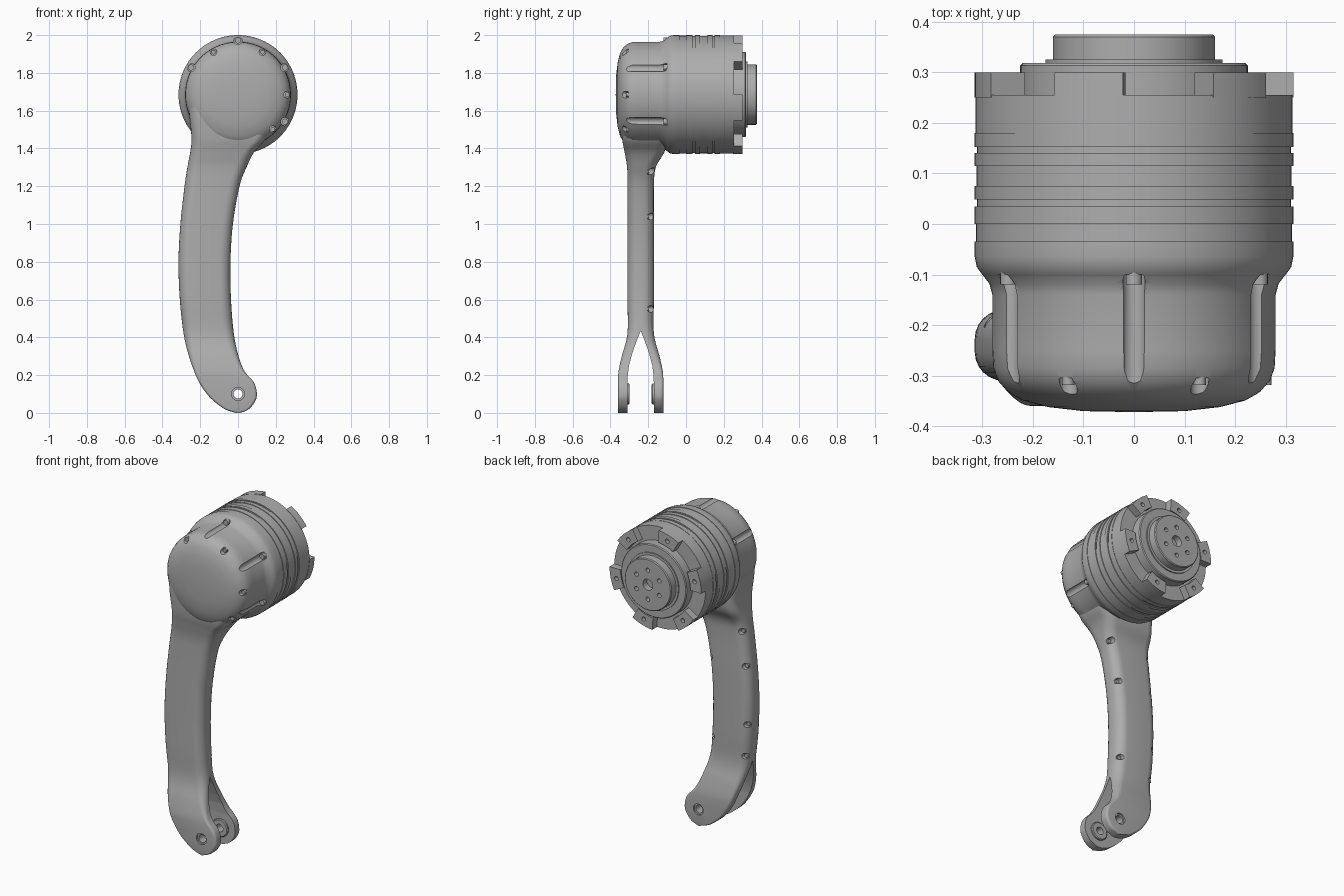
import bpy, bmesh
from math import sin, cos, pi, radians
from mathutils import Matrix, Vector

if "Cube" in bpy.data.objects:
    bpy.data.objects.remove(bpy.data.objects["Cube"])

HEAD_Z = 1.685      # height of the motor axis
ARM_Y = -0.24       # middle plane of the arm
PIN_Z = 0.1         # height of the fork pin

metal = bpy.data.materials.new("grey metal")
metal.use_nodes = True
GREY = (0.42, 0.42, 0.42, 1)
metal.diffuse_color = GREY
metal.node_tree.nodes["Principled BSDF"].inputs["Base Color"].default_value = GREY


def finish(bm, name):
    bmesh.ops.remove_doubles(bm, verts=bm.verts, dist=1e-5)
    bmesh.ops.recalc_face_normals(bm, faces=bm.faces)
    mesh = bpy.data.meshes.new(name)
    bm.to_mesh(mesh)
    bm.free()
    obj = bpy.data.objects.new(name, mesh)
    bpy.context.collection.objects.link(obj)
    mesh.materials.append(metal)
    return obj


def skin(bm, rings, closed_ring=True, caps=False):
    """Join rows of points with quads."""
    rows = [[bm.verts.new(p) for p in ring] for ring in rings]
    n = len(rows[0])
    for a, b in zip(rows, rows[1:]):
        for i in range(n if closed_ring else n - 1):
            j = (i + 1) % n
            bm.faces.new((a[i], a[j], b[j], b[i]))
    if caps:
        bm.faces.new(rows[0])
        bm.faces.new(rows[-1])


def lathe(name, profile, z, steps=96):
    """Turn (radius, y) points around a y-axis at height z."""
    bm = bmesh.new()
    skin(bm, [[(r * sin(2 * pi * i / steps), y, z + r * cos(2 * pi * i / steps))
               for i in range(steps)] for r, y in profile])
    bmesh.ops.dissolve_degenerate(bm, dist=1e-5, edges=bm.edges)
    return finish(bm, name)


def rod(bm, x, z, y0, y1, radius, sides=20):
    place = Matrix.Translation((x, (y0 + y1) / 2, z)) @ Matrix.Rotation(pi / 2, 4, 'X')
    bmesh.ops.create_cone(bm, cap_ends=True, segments=sides, radius1=radius,
                          radius2=radius, depth=y1 - y0, matrix=place)


def on_head(degrees, radius):
    """Point on the head, angle from the top towards +x."""
    a = radians(degrees)
    return radius * sin(a), HEAD_Z + radius * cos(a)


def cut(obj, cutter):
    cutter.hide_render = True
    mod = obj.modifiers.new("cut", 'BOOLEAN')
    mod.operation = 'DIFFERENCE'
    mod.solver = 'EXACT'
    mod.object = cutter
    bpy.context.view_layer.objects.active = obj
    bpy.ops.object.modifier_apply(modifier=mod.name)


# Motor head: domed cap, shoulder, banded housing
profile = [(0, -.372), (.1, -.37), (.17, -.362), (.22, -.349), (.25, -.332), (.269, -.31),
           (.278, -.285), (.28, -.25), (.28, -.14), (.286, -.118), (.3, -.1), (.311, -.085),
           (.315, -.065)]
start = -.065
for r, end in ((.315, -.035), (.312, 0), (.315, .035), (.31, .048), (.315, .075),
               (.311, .115), (.315, .14), (.31, .152), (.315, .18), (.313, .255)):
    profile += [(r, start), (r, end)]
    start = end
head = lathe("motor_housing", profile + [(0, .255)], HEAD_Z)

# Output disc and hub
disc = lathe("output_disc", [(0, .25), (.225, .25), (.225, .313), (.22, .318), (.175, .318),
                             (.175, .325), (0, .325)], HEAD_Z)
hub = lathe("output_hub", [(0, .3), (.16, .3), (.16, .37), (.155, .375), (0, .375)], HEAD_Z)

# Six rim tabs
bm = bmesh.new()
for k in range(6):
    rings = []
    for s in range(9):
        angle = -30 + 60 * k + 26 * s / 8
        ring = []
        for r, y in ((.24, .25), (.315, .25), (.315, .3), (.24, .3)):
            x, z = on_head(angle, r)
            ring.append((x, y, z))
        rings.append(ring)
    skin(bm, rings, caps=True)
tabs = finish(bm, "rim_tabs")

# Arm: z, left edge, right edge, front y, back y
ROWS = [(0, -.012, .012, -.36, -.12), (.02, -.07, .058, -.36, -.12),
        (.06, -.125, .09, -.36, -.12), (.1, -.165, .1, -.36, -.12),
        (.16, -.205, .085, -.36, -.12), (.22, -.232, .035, -.357, -.123),
        (.3, -.26, .003, -.34, -.14), (.42, -.288, -.022, -.31, -.17),
        (.6, -.308, -.037, -.31, -.17), (.8, -.315, -.04, -.31, -.17),
        (1, -.305, -.027, -.31, -.17), (1.2, -.283, .008, -.31, -.17),
        (1.3, -.268, .045, -.312, -.16), (1.38, -.253, .085, -.325, -.115),
        (1.45, -.246, .145, -.338, -.1), (1.55, -.255, .18, -.345, -.1),
        (1.64, -.262, .19, -.345, -.1)]


def spline(rows, steps=5):
    """Smooth the rows with a Catmull-Rom spline."""
    pts = [Vector(r) for r in rows]
    out = []
    for i in range(len(pts) - 1):
        p, q = pts[i], pts[i + 1]
        before, after = pts[max(i - 1, 0)], pts[min(i + 2, len(pts) - 1)]
        m, n = (q - before) / 2, (after - p) / 2
        for s in range(steps):
            t = s / steps
            out.append(p * (2 * t**3 - 3 * t**2 + 1) + m * (t**3 - 2 * t**2 + t)
                       + q * (3 * t**2 - 2 * t**3) + n * (t**3 - t**2))
    return out + [pts[-1]]


def section(row):
    z, left, right, front, back = row
    t = min(max((z - .2) / .25, 0), 1)
    r = min(.015 + .042 * t, (right - left) * .45)
    ring = []
    for k, (cx, cy) in enumerate(((right - r, back - r), (left + r, back - r),
                                  (left + r, front + r), (right - r, front + r))):
        for s in range(7):
            a = pi / 2 * (k + s / 6)
            ring.append((cx + r * cos(a), cy + r * sin(a), z))
    return ring


arm_rows = spline(ROWS)
bm = bmesh.new()
skin(bm, [section(r) for r in arm_rows], caps=True)
arm = finish(bm, "arm")

# Fork slot cutter
half = [(0, .435), (.022, .38), (.046, .31), (.062, .25), (.069, .19), (.07, .1), (.07, -.05)]
outline = half + [(-w, z) for w, z in reversed(half[1:])]
bm = bmesh.new()
skin(bm, [[(x, ARM_Y + w, z) for w, z in outline] for x in (-.5, .4)], caps=True)
slot = finish(bm, "slot_cutter")

# Stepped pin hole cutter
pin = lathe("pin_cutter", [(0, -.42), (.034, -.42), (.034, -.35), (.024, -.35), (.024, -.13),
                           (.034, -.13), (.034, -.06), (0, -.06)], PIN_Z, 32)

# Screw channels, screw holes and their screws
CHANNELS = (-60, 0, 60, 120)
HOLES = (-30, 30, 90, 135)
bm, screws = bmesh.new(), bmesh.new()
for angle in CHANNELS:
    rod(bm, *on_head(angle, .287), -.42, -.1, .022)
    rod(screws, *on_head(angle, .287), -.12, -.09, .016)
for angle in HOLES:
    rod(bm, *on_head(angle, .26), -.42, -.305, .018)
    rod(screws, *on_head(angle, .26), -.318, -.3, .012)
head_cutter = finish(bm, "head_cutter")
cap_screws = finish(screws, "cap_screws")

# Screw holes along both back edges of the arm
bm, screws = bmesh.new(), bmesh.new()
for side, heights in ((2, (1.28, 1.04, .55)), (1, (1.25, 1.04, .68, .48))):
    for z in heights:
        row = min(arm_rows, key=lambda r: abs(r[0] - z))
        x = row[side] + (.02 if side == 1 else -.02)
        rod(bm, x, z, -.205, -.05, .018)
        rod(screws, x, z, -.215, -.195, .012)
arm_cutter = finish(bm, "arm_cutter")
arm_screws = finish(screws, "arm_screws")

# Hub bolt circle, centre bore and tab screw holes
bm = bmesh.new()
rod(bm, 0, HEAD_Z, .335, .42, .034, 24)
for k in range(6):
    rod(bm, *on_head(60 * k, .09), .345, .42, .013)
hub_cutter = finish(bm, "hub_cutter")
bm = bmesh.new()
for k in range(6):
    rod(bm, *on_head(60 * k - 17, .275), .275, .35, .013)
tab_cutter = finish(bm, "tab_cutter")

cut(head, head_cutter)
for cutter in (head_cutter, slot, pin, arm_cutter):
    cut(arm, cutter)
cut(hub, hub_cutter)
cut(tabs, tab_cutter)
for cutter in (head_cutter, slot, pin, arm_cutter, hub_cutter, tab_cutter):
    bpy.data.objects.remove(cutter)

# Bosses inside the fork
bosses = []
for name, side in (("front_boss", -1), ("back_boss", 1)):
    ring = [(r, ARM_Y + side * d) for r, d in
            ((.024, .075), (.055, .075), (.055, .062), (.05, .058), (.024, .058), (.024, .075))]
    bosses.append(lathe(name, ring, PIN_Z, 40))

# Smooth shading with sharp edges
bpy.ops.object.select_all(action='DESELECT')
for obj in [head, disc, hub, tabs, arm, cap_screws, arm_screws] + bosses:
    obj.select_set(True)
bpy.context.view_layer.objects.active = head
bpy.ops.object.shade_smooth_by_angle(angle=radians(32))
